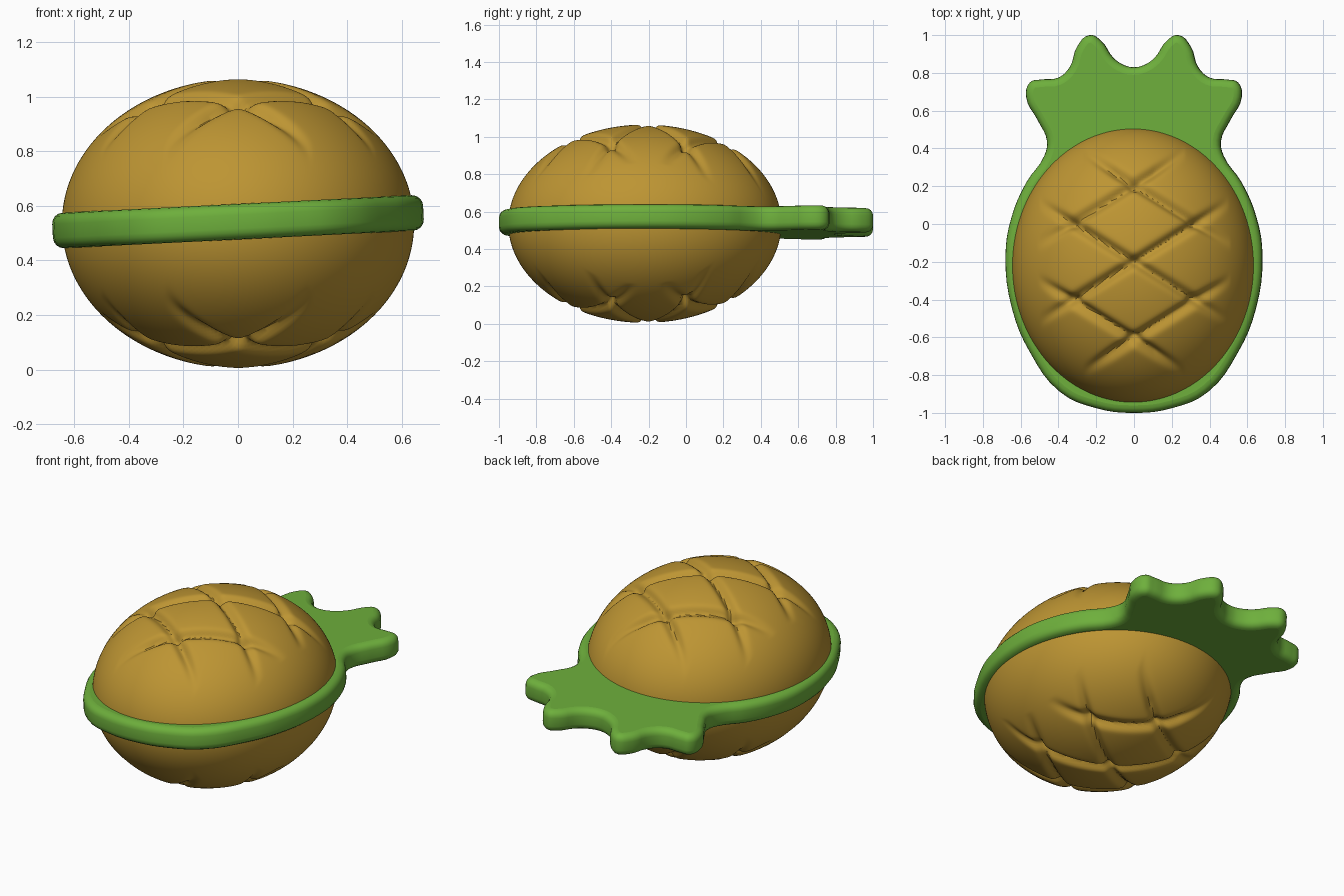
import bpy, bmesh, math
from mathutils import Vector

cube = bpy.data.objects.get("Cube")
if cube:
    bpy.data.objects.remove(cube)


def material(name, rgb):
    m = bpy.data.materials.new(name)
    m.use_nodes = True
    m.diffuse_color = (*rgb, 1)
    m.node_tree.nodes["Principled BSDF"].inputs["Base Color"].default_value = (*rgb, 1)
    return m


golden = material("golden brown", (0.51, 0.30, 0.033))
green = material("leaf green", (0.155, 0.43, 0.045))

CENTRE = Vector((0, -0.22, 0.535))
RADII = Vector((0.645, 0.73, 0.53))
SLOPE = 0.62       # slope of the diagonal grooves
SPACING = 0.41     # distance between neighbouring grooves along y
WIDTH = 0.05
DEPTH = 0.034


def groove_depth(x, y):
    """Depth of the crossed diagonal grooves at a point seen from above."""
    total = 0
    for side in (-1, 1):
        for k in (-1, 0, 1):
            # the outer grooves stop sooner on the side near the ends
            mid = -0.12 * k * side
            reach = 0.50 if k == 0 else 0.39
            d = abs(y + 0.2 - side * SLOPE * x - SPACING * k) / math.hypot(1, SLOPE)
            fade = min(1, max(0, (reach - abs(x - mid)) / 0.16))
            if d < WIDTH * 1.5:
                total += DEPTH * fade * math.exp(-(d / (WIDTH * 0.5)) ** 2)
    return total


# Fruit body: ellipsoid with grooves pressed into top and bottom
bm = bmesh.new()
bmesh.ops.create_icosphere(bm, subdivisions=7, radius=1)
for v in bm.verts:
    n = v.co.copy()
    p = Vector(a * b for a, b in zip(n, RADII)) + CENTRE
    normal = Vector(a / b for a, b in zip(n, RADII)).normalized()
    if abs(n.z) > 0.25:
        p -= normal * groove_depth(p.x, p.y)
    v.co = p
mesh = bpy.data.meshes.new("fruit_body")
bm.to_mesh(mesh)
bm.free()
body = bpy.data.objects.new("fruit_body", mesh)
bpy.context.collection.objects.link(body)
mesh.materials.append(golden)

# Rim and leaf crown: one rounded plate with a mirrored outline
half = [(0.2, -0.975), (0.39, -0.89), (0.55, -0.68), (0.645, -0.45), (0.68, -0.17),
        (0.65, 0.03), (0.57, 0.22), (0.475, 0.36), (0.46, 0.44), (0.51, 0.55),
        (0.57, 0.67), (0.55, 0.75), (0.49, 0.765), (0.4, 0.775), (0.34, 0.83),
        (0.3, 0.94), (0.235, 1.0), (0.175, 0.97), (0.11, 0.88), (0.05, 0.84)]
outline = [(0, -1)] + half + [(0, 0.83)] + [(-x, y) for x, y in reversed(half)]

curve = bpy.data.curves.new("rim_and_leaves", "CURVE")
curve.dimensions = "2D"
curve.fill_mode = "BOTH"
curve.resolution_u = 4
curve.extrude = 0.025
curve.bevel_depth = 0.04
curve.bevel_resolution = 3
curve.offset = -0.04
spline = curve.splines.new("BEZIER")
spline.bezier_points.add(len(outline) - 1)
for point, (x, y) in zip(spline.bezier_points, outline):
    point.co = (x, y, 0)
    point.handle_left_type = point.handle_right_type = "AUTO"
spline.use_cyclic_u = True
curve.materials.append(green)
rim = bpy.data.objects.new("rim_and_leaves", curve)
rim.location.z = 0.542
rim.rotation_euler.y = -0.05
bpy.context.collection.objects.link(rim)

bpy.ops.object.select_all(action="DESELECT")
rim.select_set(True)
bpy.context.view_layer.objects.active = rim
bpy.ops.object.convert(target="MESH")
rim = bpy.context.object

# Smooth shading
for ob in (body, rim):
    bpy.ops.object.select_all(action="DESELECT")
    ob.select_set(True)
    bpy.context.view_layer.objects.active = ob
    bpy.ops.object.shade_smooth_by_angle(angle=math.radians(40))
